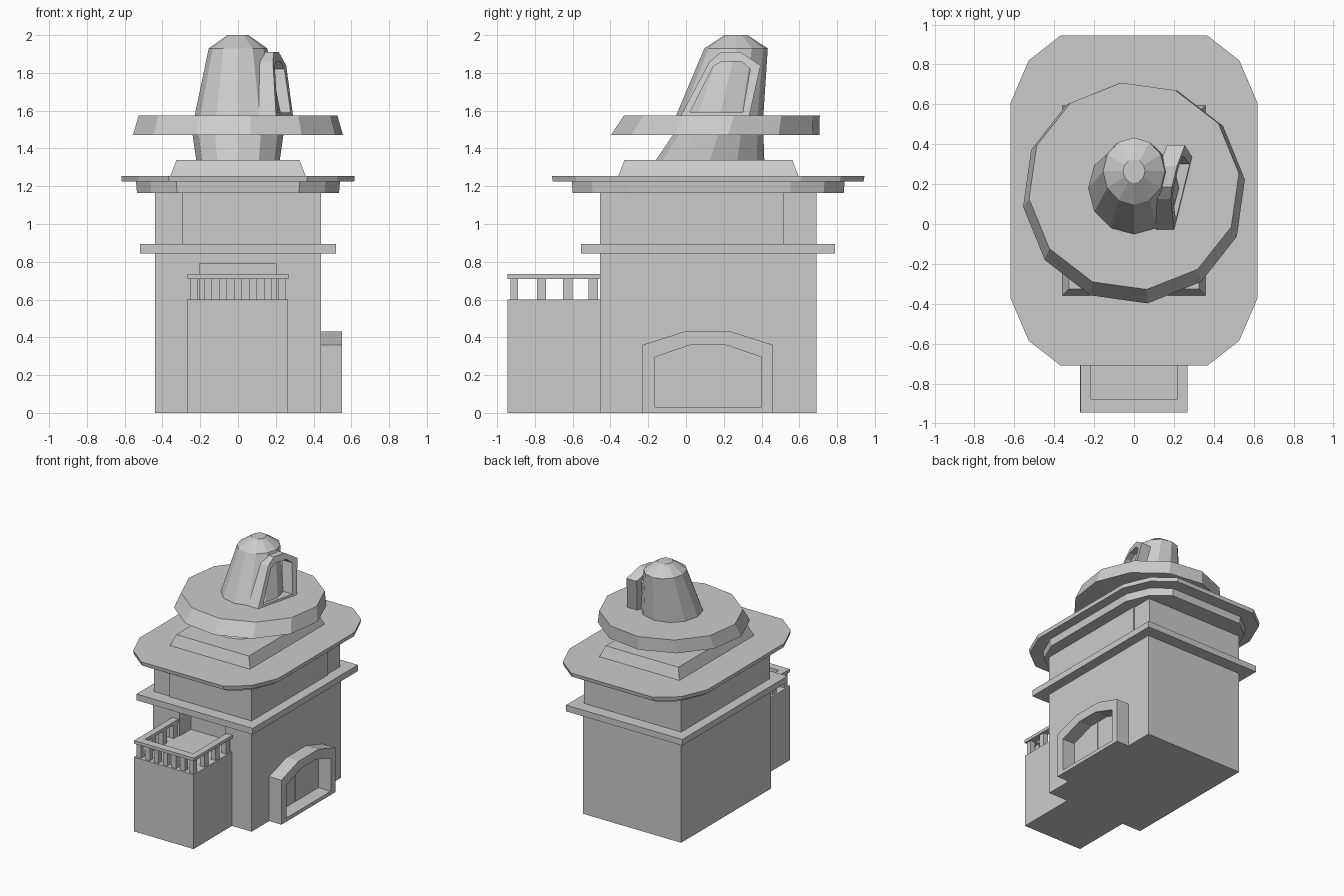
import bpy, bmesh, math

if "Cube" in bpy.data.objects:
    bpy.data.objects.remove(bpy.data.objects["Cube"])


def finish(name, bm):
    bmesh.ops.recalc_face_normals(bm, faces=bm.faces)
    me = bpy.data.meshes.new(name)
    bm.to_mesh(me)
    bm.free()
    ob = bpy.data.objects.new(name, me)
    bpy.context.collection.objects.link(ob)
    return ob


def loft(name, rings):
    """Closed solid through rings of equal point count."""
    bm = bmesh.new()
    vs = [[bm.verts.new(p) for p in r] for r in rings]
    n = len(vs[0])
    for a, b in zip(vs, vs[1:]):
        for i in range(n):
            j = (i + 1) % n
            bm.faces.new((a[i], a[j], b[j], b[i]))
    bm.faces.new(vs[0])
    bm.faces.new(vs[-1])
    return finish(name, bm)


def rect(x0, x1, y0, y1, z):
    return [(x0, y0, z), (x1, y0, z), (x1, y1, z), (x0, y1, z)]


def box(name, x0, x1, y0, y1, z0, z1):
    return loft(name, [rect(x0, x1, y0, y1, z0), rect(x0, x1, y0, y1, z1)])


def oval(cy, rx, ry, z, n=12, turn=0.0):
    return [(rx * math.cos(turn + 2 * math.pi * i / n),
             cy + ry * math.sin(turn + 2 * math.pi * i / n), z) for i in range(n)]


def clipped(hx, y0, y1, z, c=1.0):
    """Rectangle with two-step clipped corners."""
    q = [(hx - .25 * c, 0), (hx - .09 * c, .125 * c), (hx, .335 * c)]
    low = [(x, y0 + d, z) for x, d in q]
    high = [(x, y1 - d, z) for x, d in reversed(q)]
    right = low + high
    return right + [(-x, y, z) for x, y, _ in reversed(right)]


def frame(name, outer, inner, front, back):
    """Ring between two (y, z) outlines; front/back give x for a point."""
    bm = bmesh.new()
    loops = [[bm.verts.new((f(y, z), y, z)) for y, z in pts]
             for pts, f in ((outer, back), (outer, front), (inner, front), (inner, back))]
    n = len(outer)
    for k in range(4):
        a, b = loops[k], loops[(k + 1) % 4]
        for i in range(n):
            j = (i + 1) % n
            bm.faces.new((a[i], a[j], b[j], b[i]))
    return finish(name, bm)


# Main storey with the recessed balcony doorway
body = box("lower_walls", -.44, .44, -.455, .69, 0, .86)
cutter = box("doorway_cutter", -.205, .205, -.6, -.31, .6, .79)
cutter.hide_render = True
cutter.hide_viewport = True
cut = body.modifiers.new("doorway", 'BOOLEAN')
cut.operation = 'DIFFERENCE'
cut.solver = 'EXACT'
cut.object = cutter

# Ledge and upper storey
box("ledge", -.52, .52, -.555, .79, .845, .895)
box("upper_walls", -.44, .43, -.445, .69, .89, 1.17)
box("upper_wall_panel", -.295, .44, -.455, .52, .89, 1.17)

# Roof slabs with clipped corners, sloping plinth
loft("roof_underlayer", [clipped(.535, -.60, .835, 1.165, .85),
                         clipped(.54, -.605, .84, 1.226, .85)])
loft("roof_slab", [clipped(.615, -.705, .94, 1.224), clipped(.618, -.71, .945, 1.255)])
loft("tower_plinth", [rect(-.36, .36, -.36, .597, 1.25),
                      rect(-.325, .325, -.325, .562, 1.34)])

# Leaning tower, brim and cap
loft("leaning_tower", [oval(.125, .22, .29, 1.33), oval(.17, .24, .24, 1.47),
                       oval(.18, .228, .23, 1.58), oval(.265, .155, .168, 1.93),
                       oval(.265, .055, .06, 2.0)])
t = math.radians(7)
loft("tower_brim", [oval(.155, .56, .557, 1.47, 12, t), oval(.19, .53, .522, 1.575, 12, t)])

# Tower window frame on the right side
tilt = lambda y, z: .207 + .247 * y - .19 * (z - 1.58)
frame("tower_window_frame",
      [(-.03, 1.57), (.125, 1.86), (.185, 1.91), (.29, 1.91), (.395, 1.84), (.335, 1.57)],
      [(.02, 1.59), (.145, 1.835), (.19, 1.86), (.295, 1.86), (.34, 1.82), (.30, 1.59)],
      tilt, lambda y, z: tilt(y, z) - .09)

# Arched side door
frame("door_surround",
      [(-.23, 0), (-.23, .36), (-.01, .43), (.24, .43), (.46, .36), (.46, 0)],
      [(-.165, .03), (-.165, .295), (.025, .36), (.21, .36), (.40, .295), (.40, .03)],
      lambda y, z: .55, lambda y, z: .435)
box("door_seam", .438, .444, .103, .107, .03, .36)

# Front porch block, balusters and handrails
box("porch_block", -.27, .265, -.945, -.45, 0, .6)
for i in range(7):
    x = -.235 + i * .47 / 6
    box("front_baluster", x - .02, x + .02, -.93, -.89, .6, .715)
for s in (-1, 1):
    for y in (-.765, -.625, -.49):
        box("side_baluster", s * .235 - .02, s * .235 + .02, y - .025, y + .025, .6, .715)
    xs = sorted((s * .215, s * .268))
    box("side_handrail", xs[0], xs[1], -.945, -.455, .71, .735)
box("front_handrail", -.215, .215, -.945, -.88, .71, .735)
